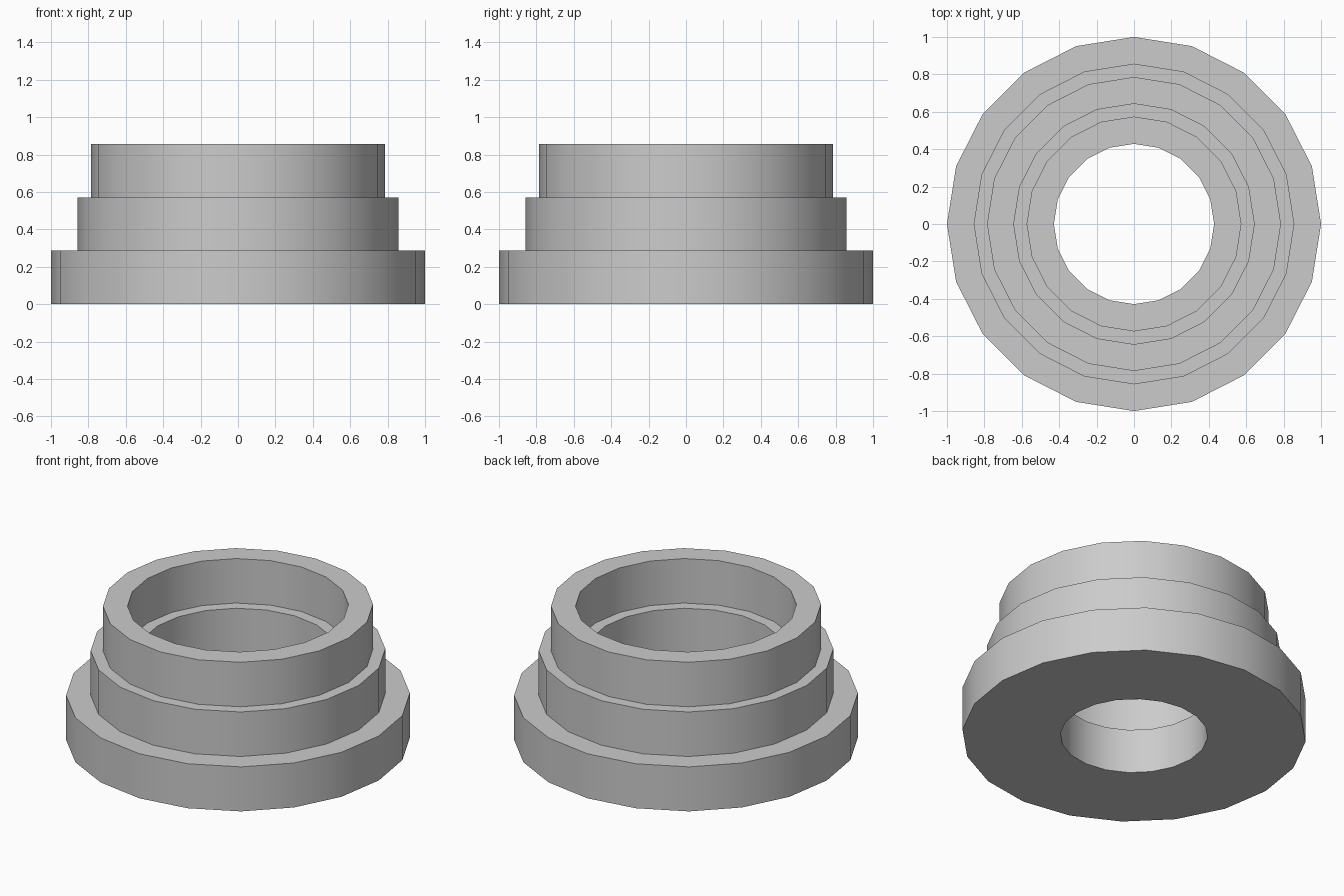
import bpy
import bmesh
import math
from mathutils import Vector

default_cube = bpy.data.objects.get("Cube")
if default_cube:
    bpy.data.objects.remove(default_cube, do_unlink=True)

SIDES = 20
UNIT = 1 / 14
STEP = 4 * UNIT

# Outer and inner radius of each tier, bottom to top
TIERS = [(14, 6), (12, 8), (11, 9)]

grey = bpy.data.materials.new("plain_grey")
grey.use_nodes = True
colour = (0.6, 0.6, 0.6, 1)
grey.diffuse_color = colour
grey.node_tree.nodes["Principled BSDF"].inputs["Base Color"].default_value = colour


def tier_profile():
    """Closed cross-section: up the outer steps, then down the inner steps."""
    outer, inner = [], []
    for i, (r_out, r_in) in enumerate(TIERS):
        for z in (i * STEP, (i + 1) * STEP):
            outer.append(Vector((r_out * UNIT, 0, z)))
            inner.append(Vector((r_in * UNIT, 0, z)))
    return outer + inner[::-1]


# Stepped collar: the cross-section turned around the vertical axis
bm = bmesh.new()
verts = [bm.verts.new(p) for p in tier_profile()]
edges = [bm.edges.new((v, verts[(i + 1) % len(verts)])) for i, v in enumerate(verts)]
bmesh.ops.spin(bm, geom=verts + edges, cent=(0, 0, 0), axis=(0, 0, 1),
               angle=2 * math.pi, steps=SIDES)
bmesh.ops.remove_doubles(bm, verts=bm.verts, dist=0.0001)
bmesh.ops.recalc_face_normals(bm, faces=bm.faces)

mesh = bpy.data.meshes.new("stepped_collar")
bm.to_mesh(mesh)
bm.free()
mesh.materials.append(grey)
collar = bpy.data.objects.new("stepped_collar", mesh)
bpy.context.collection.objects.link(collar)

# Smooth round walls with crisp step edges
bpy.ops.object.select_all(action="DESELECT")
collar.select_set(True)
bpy.context.view_layer.objects.active = collar
bpy.ops.object.shade_smooth_by_angle(angle=math.radians(30))
